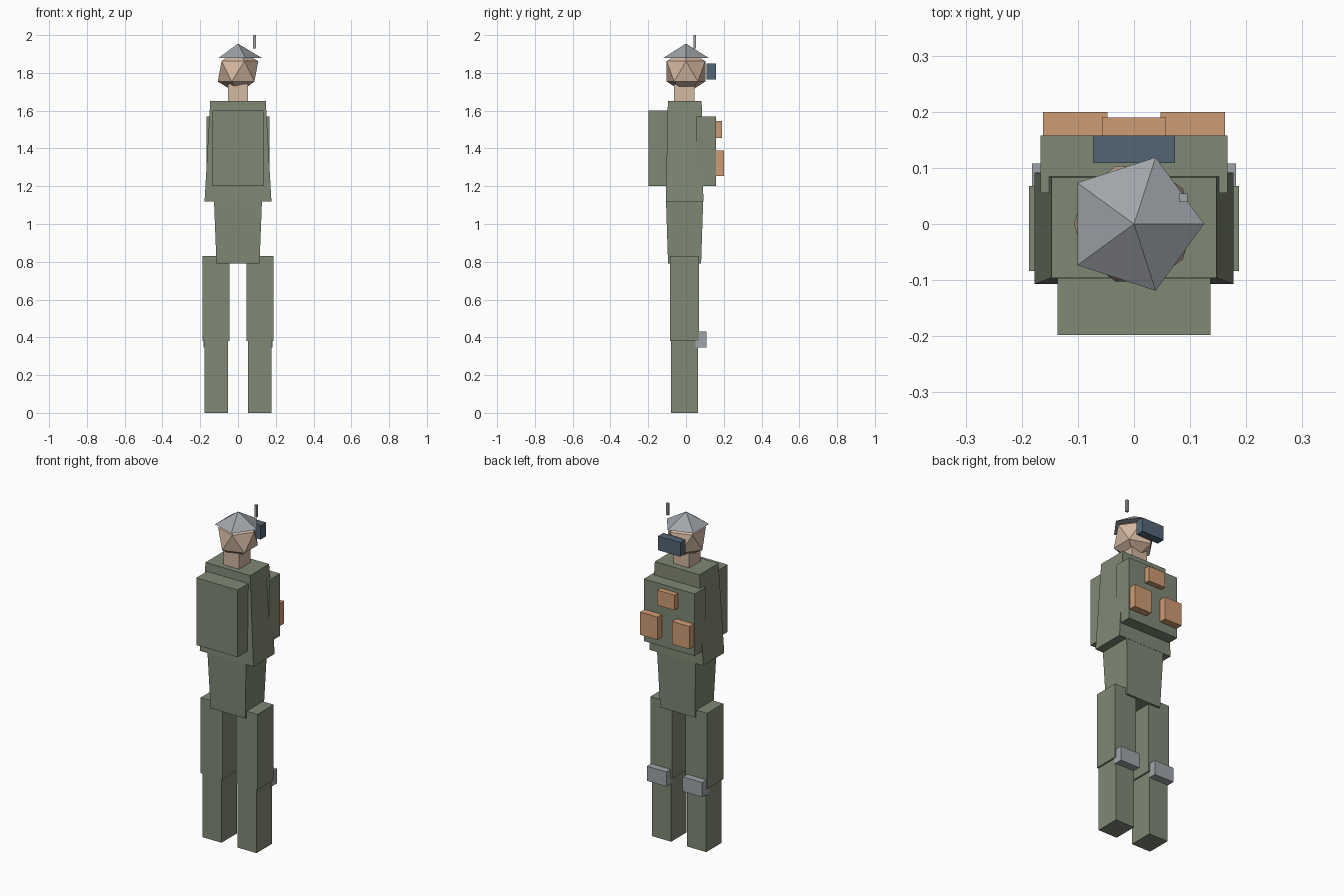
import bpy
import bmesh
from mathutils import Matrix

if "Cube" in bpy.data.objects:
    bpy.data.objects.remove(bpy.data.objects["Cube"])


def material(name, rgb):
    m = bpy.data.materials.new(name)
    m.diffuse_color = (*[((c / 255 + 0.055) / 1.055) ** 2.4 for c in rgb], 1)
    m.use_nodes = True
    m.node_tree.nodes["Principled BSDF"].inputs["Base Color"].default_value = m.diffuse_color
    return m


GREEN = material("olive_green", (128, 137, 117))
GREY = material("light_grey", (160, 165, 170))
SKIN = material("skin", (212, 184, 162))
ORANGE = material("tan_orange", (207, 156, 116))
BLUE = material("slate_blue", (84, 101, 117))


def finish(bm, name, mat):
    bmesh.ops.recalc_face_normals(bm, faces=bm.faces[:])
    me = bpy.data.meshes.new(name)
    bm.to_mesh(me)
    bm.free()
    me.materials.append(mat)
    ob = bpy.data.objects.new(name, me)
    bpy.context.collection.objects.link(ob)
    return ob


def box(name, mat, x, y, z, top_x=None, top_y=None):
    """Box from (min, max) ranges; optional different ranges at the top."""
    bm = bmesh.new()
    bmesh.ops.create_cube(bm, size=2)
    for v in bm.verts:
        up = v.co.z > 0
        xr = top_x if up and top_x else x
        yr = top_y if up and top_y else y
        v.co = (xr[v.co.x > 0], yr[v.co.y > 0], z[up])
    return finish(bm, name, mat)


# Trunk: tapered jacket and hips
box("jacket", GREEN, (-.177, .177), (-.107, .092), (1.12, 1.65),
    (-.147, .147), (-.096, .083))
box("hips", GREEN, (-.114, .114), (-.095, .08), (.79, 1.125),
    (-.127, .127), (-.106, .091))

# Gear on the back and chest
box("backpack", GREEN, (-.136, .136), (-.198, -.09), (1.2, 1.6))
box("chest_vest", GREEN, (-.167, .167), (.055, .158), (1.2, 1.57))
box("centre_pouch", ORANGE, (-.057, .057), (.15, .19), (1.455, 1.545))

# Paired parts
for side, s in (("left", -1), ("right", 1)):
    def span(a, b):
        return tuple(sorted((s * a, s * b)))
    box(side + "_pouch", ORANGE, span(.047, .162), (.15, .2), (1.255, 1.39))
    box(side + "_thigh", GREEN, span(.044, .187), (-.084, .068), (.38, .83))
    box(side + "_shin", GREEN, span(.053, .178), (-.08, .064), (0, .385))
    box(side + "_knee_pad", GREY, span(.054, .182), (.05, .108), (.345, .432))

# Neck and faceted head
box("neck", SKIN, (-.052, .052), (-.064, .044), (1.64, 1.74))
bm = bmesh.new()
bmesh.ops.create_icosphere(bm, subdivisions=1, radius=.12,
                           matrix=Matrix.Translation((0, 0, 1.808)))
finish(bm, "head", SKIN)

# Five-sided hat with a corner pointing along +x
bm = bmesh.new()
bmesh.ops.create_cone(bm, cap_ends=True, segments=5, radius1=.125, radius2=0,
                      depth=.075)
corner = max(bm.verts, key=lambda v: v.co.xy.length).co.xy
turn = corner.angle_signed((1, 0))
bmesh.ops.rotate(bm, verts=bm.verts[:], matrix=Matrix.Rotation(-turn, 3, "Z"))
bmesh.ops.translate(bm, verts=bm.verts[:], vec=(0, 0, 1.9175))
bmesh.ops.remove_doubles(bm, verts=bm.verts[:], dist=1e-5)
finish(bm, "hat", GREY)

# Goggles and antenna
box("goggles", BLUE, (-.073, .073), (.109, .158), (1.766, 1.85))
box("antenna", GREY, (.08, .095), (.039, .054), (1.93, 2.0))
